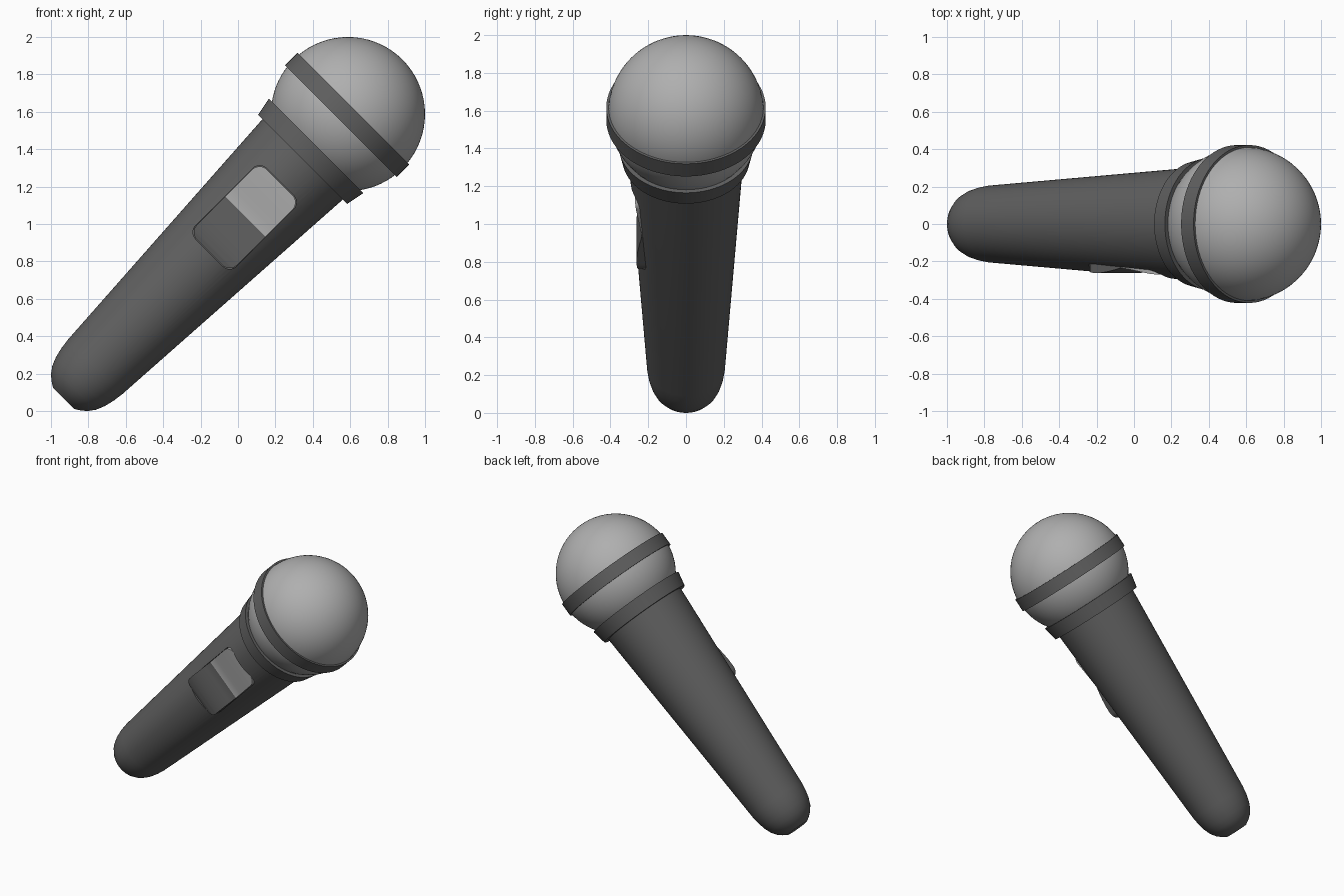
import bpy, bmesh, math
from mathutils import Matrix, Vector

if "Cube" in bpy.data.objects:
    bpy.data.objects.remove(bpy.data.objects["Cube"])

# Local frame: z runs along the microphone, origin at the head; then tilted 45 degrees
TILT = Matrix.Translation((0.58, 0, 1.58)) @ Matrix.Rotation(math.radians(45), 4, 'Y')


def material(name, v):
    m = bpy.data.materials.new(name)
    m.diffuse_color = (v, v, v, 1)
    m.use_nodes = True
    m.node_tree.nodes["Principled BSDF"].inputs["Base Color"].default_value = m.diffuse_color
    return m


dark = material("dark_grey", 0.115)
light = material("light_grey", 0.43)


def finish(name, bm, mats):
    bmesh.ops.recalc_face_normals(bm, faces=bm.faces)
    bm.transform(TILT)
    me = bpy.data.meshes.new(name)
    bm.to_mesh(me)
    bm.free()
    ob = bpy.data.objects.new(name, me)
    bpy.context.collection.objects.link(ob)
    for m in mats:
        me.materials.append(m)
    return ob


def smooth(ob):
    bpy.ops.object.select_all(action='DESELECT')
    ob.select_set(True)
    bpy.context.view_layer.objects.active = ob
    bpy.ops.object.shade_smooth_by_angle(angle=math.radians(30))


def lathe(name, profile, mat, closed=False):
    bm = bmesh.new()
    vs = [bm.verts.new((r, 0, s)) for r, s in profile]
    pairs = list(zip(vs, vs[1:])) + ([(vs[-1], vs[0])] if closed else [])
    es = [bm.edges.new(p) for p in pairs]
    bmesh.ops.spin(bm, geom=vs + es, cent=(0, 0, 0), axis=(0, 0, 1),
                   angle=math.tau, steps=72, use_duplicate=False)
    bmesh.ops.remove_doubles(bm, verts=bm.verts, dist=1e-5)
    return finish(name, bm, [mat])


SPLIT = -0.765
# Rocker surface: (position along handle, y)
ROCKER = [(-1.04, -0.247), (-1.01, -0.257), (-0.97, -0.262), (-0.92, -0.261),
          (-0.87, -0.255), (-0.82, -0.246), (SPLIT, -0.234), (-0.70, -0.243),
          (-0.63, -0.254), (-0.56, -0.265), (-0.50, -0.272)]


def rocker_y(s):
    for (a, ya), (b, yb) in zip(ROCKER, ROCKER[1:]):
        if s <= b:
            return ya + (yb - ya) * (s - a) / (b - a)
    return ROCKER[-1][1]


def rounded_prism(name, grow, top, mats, cuts=()):
    # Rounded rectangle on the front of the handle, raised to y = top(s)
    bm = bmesh.new()
    hw, lo, hi, r = 0.152 + grow, -1.035 - grow, -0.505 + grow, 0.055
    pts = []
    corners = [(hw - r, hi - r), (-hw + r, hi - r), (-hw + r, lo + r), (hw - r, lo + r)]
    for i, (cx, cs) in enumerate(corners):
        for k in range(9):
            a = math.pi / 2 * (i + k / 8)
            pts.append((cx + r * math.cos(a), -0.19, cs + r * math.sin(a)))
    bm.faces.new([bm.verts.new(p) for p in pts])
    for s in cuts:
        bmesh.ops.bisect_plane(bm, geom=bm.verts[:] + bm.edges[:] + bm.faces[:],
                               plane_co=(0, 0, s), plane_no=(0, 0, 1), dist=1e-5)
    ext = bmesh.ops.extrude_face_region(bm, geom=bm.faces[:], use_keep_orig=True)
    for v in ext["geom"]:
        if isinstance(v, bmesh.types.BMVert):
            v.co.y = top(v.co.z)
    if len(mats) > 1:
        for f in bm.faces:
            f.material_index = int(f.calc_center_median().z > SPLIT)
    return finish(name, bm, mats)


# Handle: tapered body with rounded, flat-tipped end
handle = lathe("handle", [(0, -2.139), (0.08, -2.139), (0.11, -2.12), (0.139, -2.095),
                          (0.165, -2.06), (0.185, -2.012), (0.198, -1.958),
                          (0.206, -1.9), (0.304, -0.33), (0, -0.33)], dark)

# Recess for the switch
cutter = rounded_prism("switch_cutter", 0.003, lambda s: -0.4, [dark])
cutter.hide_render = True
mod = handle.modifiers.new("recess", 'BOOLEAN')
mod.operation = 'DIFFERENCE'
mod.solver = 'EXACT'
mod.object = cutter
bpy.ops.object.select_all(action='DESELECT')
handle.select_set(True)
bpy.context.view_layer.objects.active = handle
bpy.ops.object.modifier_apply(modifier=mod.name)
bpy.data.objects.remove(cutter)
smooth(handle)

# Rocker switch, dark lower half and light upper half
smooth(rounded_prism("switch", 0, rocker_y, [dark, light], [p[0] for p in ROCKER[1:-1]]))

# Collar below the head
smooth(lathe("collar", [(0.28, -0.331), (0.337, -0.331), (0.357, -0.23), (0.28, -0.23)],
             dark, True))

# Round grille head
N = 36
smooth(lathe("head", [(0.412 * math.sin(math.pi * i / N), 0.011 - 0.412 * math.cos(math.pi * i / N))
                      for i in range(N + 1)], light))

# Band around the head
smooth(lathe("head_band", [(0.39, -0.042), (0.422, -0.042), (0.422, 0.052), (0.39, 0.052)],
             dark, True))
